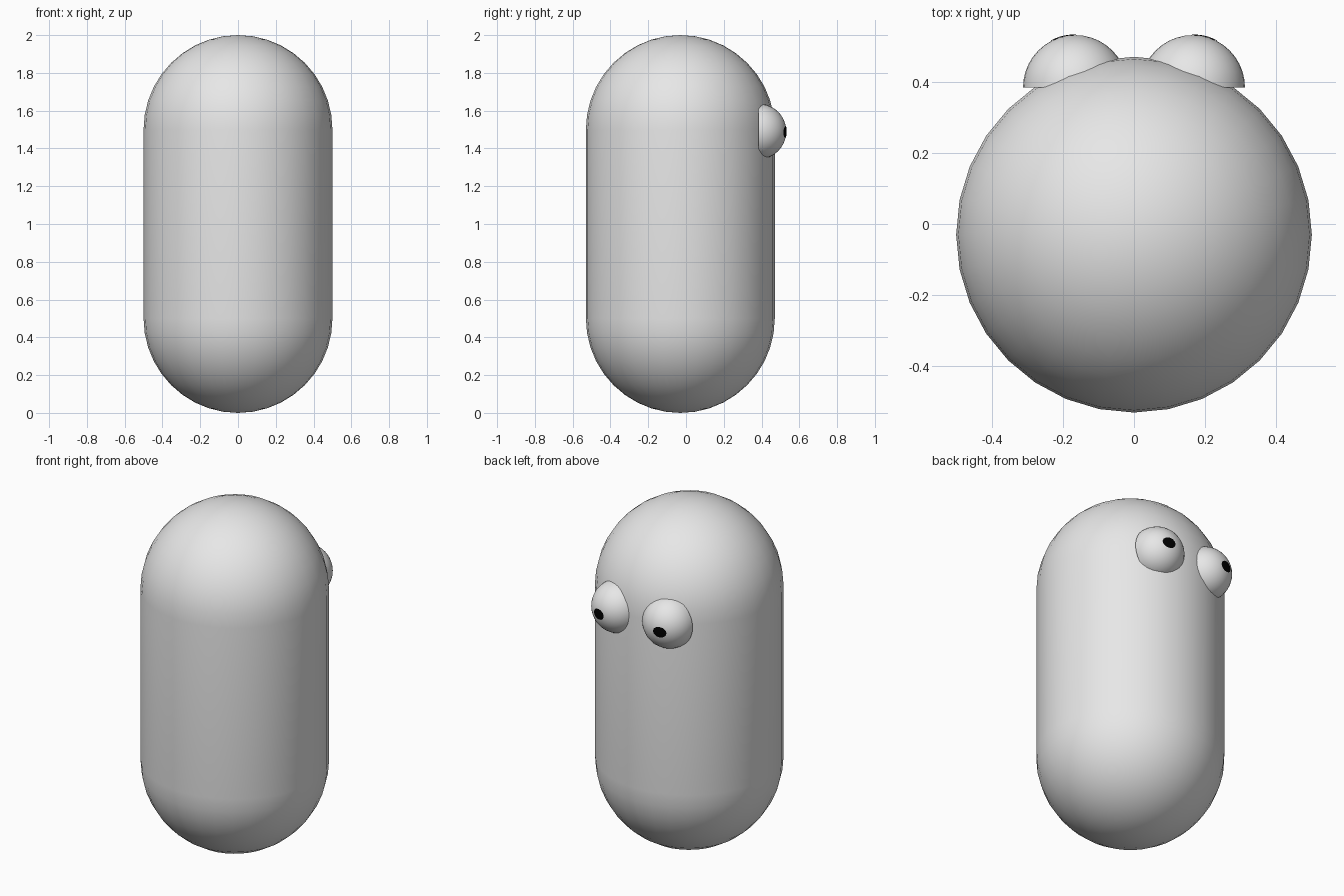
import bpy, bmesh
from math import sin, cos, pi, sqrt
from mathutils import Vector, Matrix

if "Cube" in bpy.data.objects:
    bpy.data.objects.remove(bpy.data.objects["Cube"], do_unlink=True)


def material(name, rgb):
    mat = bpy.data.materials.new(name)
    mat.use_nodes = True
    mat.diffuse_color = (*rgb, 1)
    mat.node_tree.nodes["Principled BSDF"].inputs["Base Color"].default_value = (*rgb, 1)
    return mat


def finish(bm, name, mat, location, rotation=None):
    """Turn a bmesh into a smooth shaded object."""
    bmesh.ops.remove_doubles(bm, verts=bm.verts, dist=1e-5)
    if rotation:
        bmesh.ops.rotate(bm, verts=bm.verts, matrix=rotation)
    bmesh.ops.recalc_face_normals(bm, faces=bm.faces)
    mesh = bpy.data.meshes.new(name)
    bm.to_mesh(mesh)
    bm.free()
    mesh.materials.append(mat)
    obj = bpy.data.objects.new(name, mesh)
    obj.location = location
    bpy.context.collection.objects.link(obj)
    bpy.ops.object.select_all(action="DESELECT")
    obj.select_set(True)
    bpy.context.view_layer.objects.active = obj
    bpy.ops.object.shade_smooth_by_angle(angle=pi / 4)
    return obj


def lathe(profile, steps):
    """Spin a list of (radius, height) points around z."""
    bm = bmesh.new()
    verts = [bm.verts.new((r, 0, z)) for r, z in profile]
    edges = [bm.edges.new(pair) for pair in zip(verts, verts[1:])]
    bmesh.ops.spin(bm, geom=verts + edges, axis=(0, 0, 1), cent=(0, 0, 0),
                   angle=2 * pi, steps=steps, use_duplicate=False)
    return bm


def arc(radius, start, end, count, lift=0):
    angles = [start + (end - start) * i / count for i in range(count + 1)]
    return [(radius * cos(a), lift + radius * sin(a)) for a in angles]


grey = material("light grey", (0.8, 0.8, 0.8))
black = material("black", (0, 0, 0))

# Capsule body
R = 0.5
capsule = arc(R, -pi / 2, 0, 10, R) + arc(R, 0, pi / 2, 10, 2 - R)
finish(lathe(capsule, 32), "body", grey, (0, -0.03, 0))

# Half-dome eyes on the back, each with a curved pupil turned slightly outward
EYE = 0.147
face_back = Matrix.Rotation(-pi / 2, 3, "X")
for side, label in ((1, "left"), (-1, "right")):
    centre = (side * 0.165, 0.384, 1.49)
    dome = [(0, 0)] + arc(EYE, 0, pi / 2, 10)
    finish(lathe(dome, 32), label + "_eye", grey, centre, face_back)

    pupil = lathe([(r, 0) for r in (0, 0.33, 0.67, 1)], 12)
    shell = EYE + 0.002
    for v in pupil.verts:
        x, z = side * 0.032 + v.co.x * 0.038, -0.004 + v.co.y * 0.031
        v.co = Vector((x, sqrt(shell ** 2 - x * x - z * z), z))
    obj = finish(pupil, label + "_pupil", black, centre)
    # Make the open patch face outward
    if obj.data.polygons[0].normal.y < 0:
        obj.data.flip_normals()
